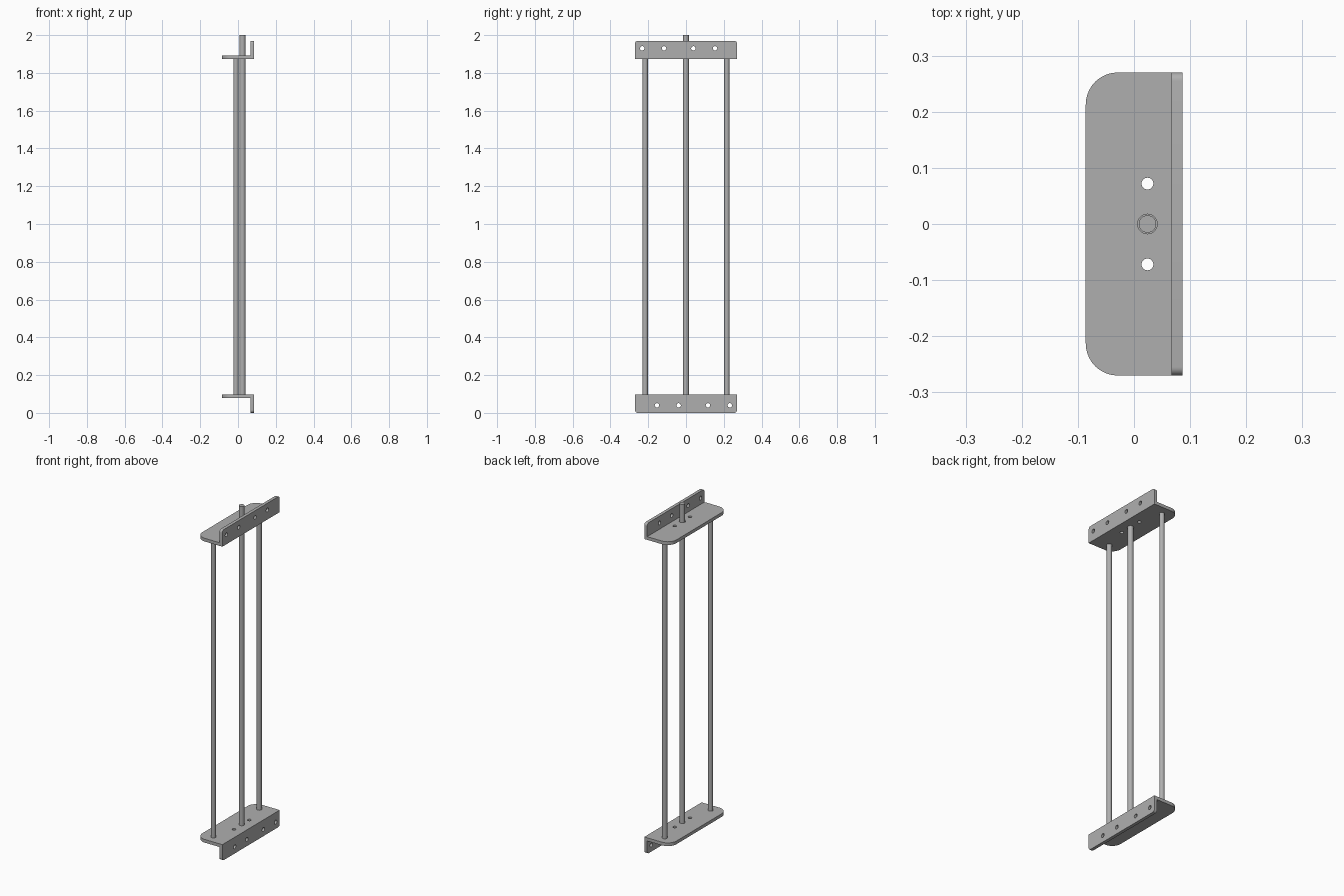
import bpy
import bmesh
from math import pi, radians
from mathutils import Matrix, Vector

cube = bpy.data.objects.get("Cube")
if cube:
    bpy.data.objects.remove(cube)

steel = bpy.data.materials.new("grey_steel")
steel.use_nodes = True
GREY = (0.43, 0.43, 0.43, 1)
steel.diffuse_color = GREY
steel.node_tree.nodes["Principled BSDF"].inputs["Base Color"].default_value = GREY

HALF_X, HALF_Y = 0.086, 0.27
THICK = 0.019
PLATE_Z, TIP_Z = 1.873, 1.97
MID_Z = TIP_Z / 2
ROD_X = 0.024


def add_object(name, bm):
    bmesh.ops.recalc_face_normals(bm, faces=bm.faces)
    mesh = bpy.data.meshes.new(name)
    bm.to_mesh(mesh)
    bm.free()
    mesh.materials.append(steel)
    obj = bpy.data.objects.new(name, mesh)
    bpy.context.collection.objects.link(obj)
    return obj


def add_cylinder(bm, centre, radius, depth, turn=Matrix()):
    bmesh.ops.create_cone(bm, cap_ends=True, segments=32, radius1=radius,
                          radius2=radius, depth=depth,
                          matrix=Matrix.Translation(centre) @ turn)


def smooth(obj):
    bpy.ops.object.select_all(action="DESELECT")
    obj.select_set(True)
    bpy.context.view_layer.objects.active = obj
    bpy.ops.object.shade_smooth_by_angle(angle=radians(30))


def round_edges(bm, test, radius, segments):
    edges = [e for e in bm.edges if all(test(v.co) for v in e.verts)]
    bmesh.ops.bevel(bm, geom=edges, offset=radius, segments=segments,
                    profile=0.5, affect="EDGES")


def bracket(name, rod_hole):
    # L profile extruded along the width
    low, high = PLATE_Z - MID_Z, TIP_Z - MID_Z
    inner = HALF_X - THICK
    profile = [(-HALF_X, low), (HALF_X, low), (HALF_X, high),
               (inner, high), (inner, low + THICK), (-HALF_X, low + THICK)]
    bm = bmesh.new()
    face = bm.faces.new([bm.verts.new((x, -HALF_Y, z)) for x, z in profile])
    new = bmesh.ops.extrude_face_region(bm, geom=[face])["geom"]
    bmesh.ops.translate(bm, vec=(0, 2 * HALF_Y, 0),
                        verts=[v for v in new if isinstance(v, bmesh.types.BMVert)])
    # Rounded plate corners and flange tips, one end at a time
    for side in (-1, 1):
        round_edges(bm, lambda c: c.x < -HALF_X + 1e-4 and c.y * side > HALF_Y - 1e-4,
                    0.057, 10)
        round_edges(bm, lambda c: c.z > high - 1e-4 and c.y * side > HALF_Y - 1e-4,
                    0.015, 6)
    obj = add_object(name, bm)

    # Drilled holes
    cut = bmesh.new()
    for y in (-0.072, 0.072):
        add_cylinder(cut, (ROD_X, y, low), 0.0105, 0.1)
    if rod_hole:
        add_cylinder(cut, (ROD_X, 0, low), 0.0175, 0.1)
    for y in (-0.232, -0.116, 0.039, 0.154):
        add_cylinder(cut, (HALF_X, y, 1.93 - MID_Z), 0.0115, 0.1,
                     Matrix.Rotation(pi / 2, 4, "Y"))
    cutter = add_object("hole_cutter", cut)
    cutter.hide_render = True
    mod = obj.modifiers.new("holes", "BOOLEAN")
    mod.operation = "DIFFERENCE"
    mod.solver = "EXACT"
    mod.object = cutter
    bpy.context.view_layer.objects.active = obj
    bpy.ops.object.modifier_apply(modifier=mod.name)
    bpy.data.objects.remove(cutter)
    smooth(obj)
    obj.location.z = MID_Z
    return obj


def rod(name, x, y, radius, bottom, top):
    bm = bmesh.new()
    add_cylinder(bm, Vector((x, y, (bottom + top) / 2)), radius, top - bottom)
    smooth(add_object(name, bm))


# Matching brackets, the lower one turned over
bracket("top_bracket", True)
bracket("bottom_bracket", False).rotation_euler.x = pi

# Rods
LOWER = TIP_Z - PLATE_Z - 0.005
rod("centre_rod", ROD_X, 0, 0.0155, LOWER, 2.0)
rod("front_rod", -0.011, -0.216, 0.014, LOWER, PLATE_Z + 0.005)
rod("back_rod", -0.011, 0.216, 0.014, LOWER, PLATE_Z + 0.005)
